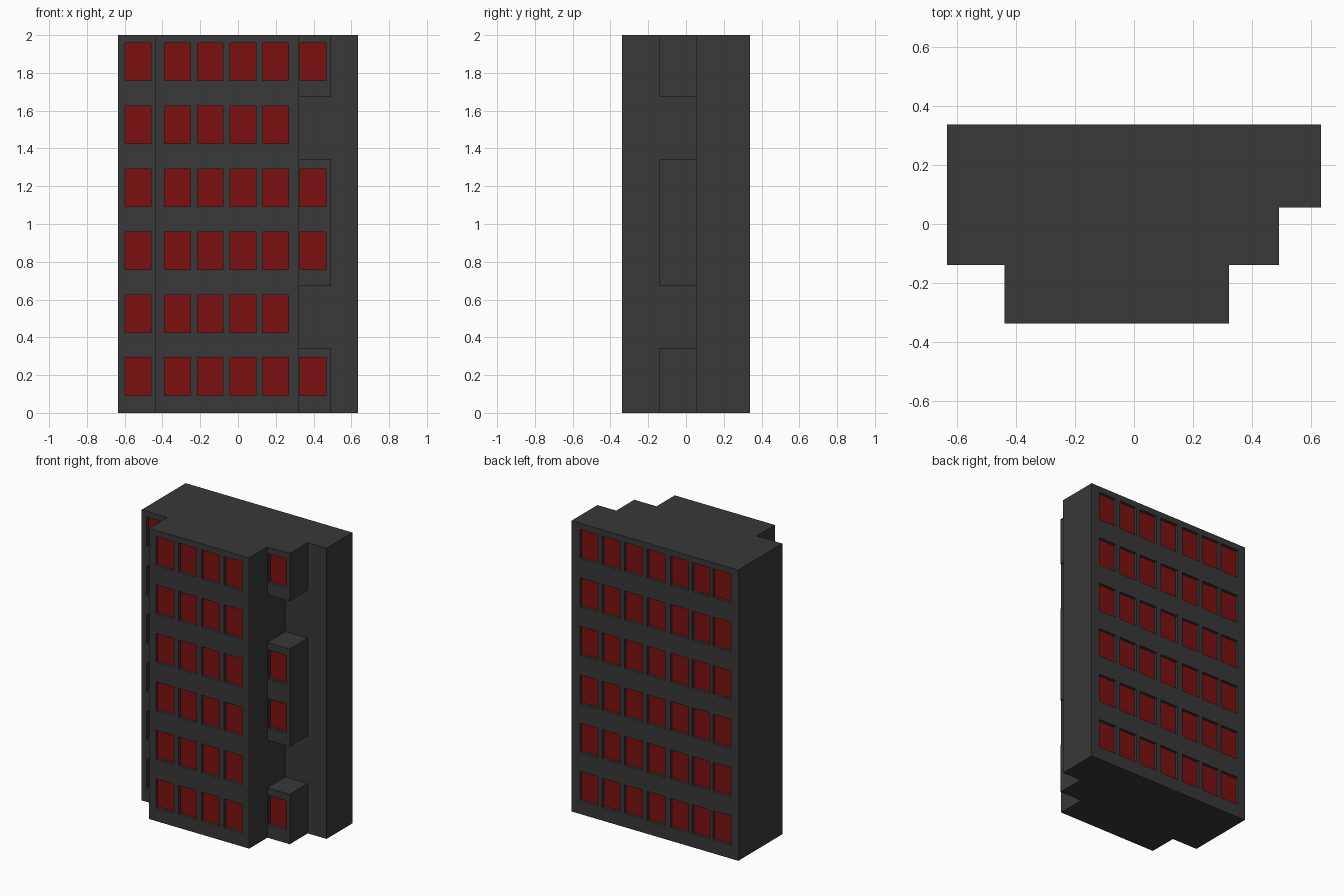
import bpy, bmesh
from mathutils import Matrix, Vector

if "Cube" in bpy.data.objects:
    bpy.data.objects.remove(bpy.data.objects["Cube"])

FLOORS, STEP = 6, 1 / 3
WIN_Z0, WIN_H, WIN_W = 0.092, 0.2, 0.137
RECESS, PANE = 0.02, 0.01


def material(name, color):
    mat = bpy.data.materials.new(name)
    mat.diffuse_color = color
    mat.use_nodes = True
    mat.node_tree.nodes["Principled BSDF"].inputs["Base Color"].default_value = mat.diffuse_color
    return mat


wall = material("dark_wall", (0.04, 0.04, 0.04, 1))
red = material("red_window", (0.2, 0.005, 0.005, 1))


def make_object(name, bm, mat):
    bmesh.ops.recalc_face_normals(bm, faces=bm.faces)
    mesh = bpy.data.meshes.new(name)
    bm.to_mesh(mesh)
    bm.free()
    mesh.materials.append(mat)
    obj = bpy.data.objects.new(name, mesh)
    bpy.context.collection.objects.link(obj)
    return obj


def boxes(name, bounds, mat):
    """One object made of boxes given as (low corner, high corner)."""
    bm = bmesh.new()
    for lo, hi in bounds:
        lo, hi = Vector(lo), Vector(hi)
        bmesh.ops.create_cube(bm, size=1, matrix=Matrix.Translation((lo + hi) / 2)
                              @ Matrix.Diagonal((*(hi - lo), 1)))
    return make_object(name, bm, mat)


def boolean(obj, other, operation):
    mod = obj.modifiers.new(operation.lower(), 'BOOLEAN')
    mod.object, mod.operation, mod.solver = other, operation, 'EXACT'
    other.hide_render = True
    other.hide_set(True)


# Building body: stepped footprint extruded to full height
footprint = [(-0.635, 0.338), (-0.635, -0.14), (-0.44, -0.14), (-0.44, -0.338),
             (0.322, -0.338), (0.322, 0.056), (0.635, 0.056), (0.635, 0.338)]
bm = bmesh.new()
base = bm.faces.new([bm.verts.new((x, y, 0)) for x, y in footprint])
top = bmesh.ops.extrude_face_region(bm, geom=[base])
bmesh.ops.translate(bm, vec=(0, 0, 2),
                    verts=[v for v in top["geom"] if isinstance(v, bmesh.types.BMVert)])
building = make_object("building", bm, wall)

# Projecting bays in the right-hand corner
bay_heights = [(0, 0.343), (0.672, 1.343), (1.672, 2)]
bays = boxes("corner_bays", [((0.322, -0.14, a), (0.492, 0.056, b)) for a, b in bay_heights], wall)
boolean(building, bays, 'UNION')

# Window columns: wall y, outward direction, centre x positions, floors
every = range(FLOORS)
groups = {
    "front": (-0.338, -1, [-0.32, -0.147, 0.026, 0.198], every),
    "left_wing": (-0.14, -1, [-0.529], every),
    "bay": (-0.14, -1, [0.398], (0, 2, 3, 5)),
    "back": (0.338, 1, [0.503, 0.333, 0.164, -0.01, -0.186, -0.351, -0.509], every),
}


def window_boxes(group, near, far):
    """Boxes spanning from near to far, measured outward from the wall."""
    y, out, columns, floors = group
    ys = sorted((y + out * near, y + out * far))
    return [((x - WIN_W / 2, ys[0], WIN_Z0 + f * STEP),
             (x + WIN_W / 2, ys[1], WIN_Z0 + f * STEP + WIN_H))
            for x in columns for f in floors]


# Recesses cut in the walls, each closed by a red pane
holes = [b for g in groups.values() for b in window_boxes(g, -RECESS - PANE, 0.02)]
boolean(building, boxes("window_cutters", holes, wall), 'DIFFERENCE')
for name, group in groups.items():
    boxes(name + "_windows", window_boxes(group, -RECESS - PANE, -RECESS), red)
